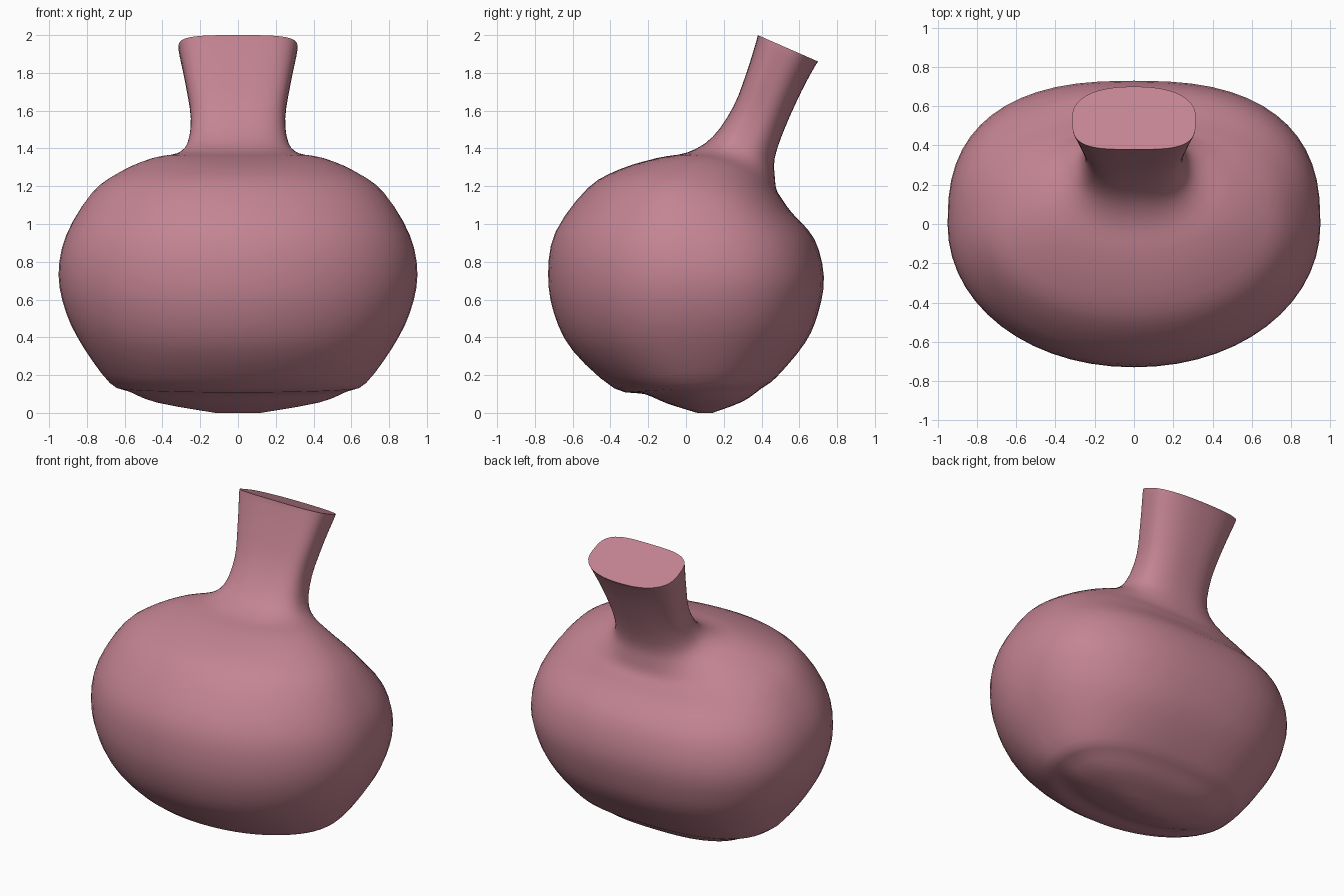
import bpy
import bmesh
import math

# Remove the default object
default = bpy.data.objects.get("Cube")
if default:
    bpy.data.objects.remove(default, do_unlink=True)

SEGMENTS = 56
STEPS = 3

# Cross-sections from base to mouth:
# front y, front z, back y, back z, half width, lift of the flanks
SECTIONS = [
    (0.06, 0.0, 0.14, 0.0, 0.12, 0),
    (-0.1, 0.05, 0.3, 0.06, 0.43, 0),
    (-0.22, 0.1, 0.4, 0.13, 0.58, 0),
    (-0.38, 0.13, 0.48, 0.19, 0.68, 0),
    (-0.6, 0.33, 0.63, 0.37, 0.82, 0),
    (-0.7, 0.53, 0.7, 0.53, 0.91, 0),
    (-0.73, 0.74, 0.73, 0.72, 0.95, 0),
    (-0.69, 0.96, 0.68, 0.92, 0.91, 0),
    (-0.52, 1.19, 0.56, 1.06, 0.78, 0.03),
    (-0.35, 1.29, 0.51, 1.13, 0.64, 0.05),
    (-0.15, 1.35, 0.48, 1.18, 0.48, 0.06),
    (0.01, 1.38, 0.47, 1.25, 0.34, 0.04),
    (0.14, 1.46, 0.47, 1.35, 0.27, 0.01),
    (0.25, 1.62, 0.52, 1.5, 0.25, 0),
    (0.32, 1.8, 0.61, 1.7, 0.28, 0),
    (0.37, 1.96, 0.68, 1.83, 0.31, 0),
    (0.38, 2.0, 0.7, 1.86, 0.315, 0),
]


def spline(p, q, r, s, t):
    """Smooth curve between q and r."""
    return q + t / 2 * (r - p + t * (2 * p - 5 * q + 4 * r - s + t * (3 * (q - r) + s - p)))


def power(value, exponent):
    return math.copysign(abs(value) ** (2 / exponent), value)


def refine(sections):
    """Add smooth in-between sections."""
    last = len(sections) - 1
    result = []
    for i in range(last):
        group = [sections[min(max(i + k, 0), last)] for k in (-1, 0, 1, 2)]
        for step in range(STEPS):
            result.append([spline(*values, step / STEPS) for values in zip(*group)])
    result.append(list(sections[last]))
    return result


def ring_points(section):
    """Rounded cross-section, flatter in front on the neck."""
    fy, fz, by, bz, width, lift = section
    neck = min(max((fz - 1.3) / 0.4, 0), 1)
    front_shape = 2.05 + 1.5 * neck
    back_shape = 2.55 - 0.2 * neck
    for i in range(SEGMENTS):
        angle = math.tau * i / SEGMENTS
        shape = back_shape if math.sin(angle) > 0 else front_shape
        x = width * power(math.cos(angle), shape)
        u = power(math.sin(angle), shape)
        y = (fy + by + u * (by - fy)) / 2
        z = (fz + bz + u * (bz - fz)) / 2 + lift * (1 - u * u)
        yield x, y, max(z, 0)


# Body and neck as one lofted skin
bm = bmesh.new()
rings = [[bm.verts.new(p) for p in ring_points(s)] for s in refine(SECTIONS)]
for low, high in zip(rings, rings[1:]):
    for i in range(SEGMENTS):
        j = (i + 1) % SEGMENTS
        bm.faces.new((low[i], low[j], high[j], high[i]))

# Closed base and flat mouth
bm.faces.new(rings[0][::-1])
bm.faces.new(rings[-1])
bmesh.ops.recalc_face_normals(bm, faces=bm.faces)
mesh = bpy.data.meshes.new("bulb_with_neck")
bm.to_mesh(mesh)
bm.free()
bulb = bpy.data.objects.new("bulb_with_neck", mesh)
bpy.context.collection.objects.link(bulb)

# Dusty pink material
pink = bpy.data.materials.new("dusty_pink")
pink.use_nodes = True
color = (0.55, 0.23, 0.29, 1)
pink.diffuse_color = color
shader = pink.node_tree.nodes["Principled BSDF"]
shader.inputs["Base Color"].default_value = color
shader.inputs["Roughness"].default_value = 0.6
mesh.materials.append(pink)

# Smooth skin with a crisp mouth edge
bpy.ops.object.select_all(action="DESELECT")
bulb.select_set(True)
bpy.context.view_layer.objects.active = bulb
bpy.ops.object.shade_smooth_by_angle(angle=math.radians(40))
